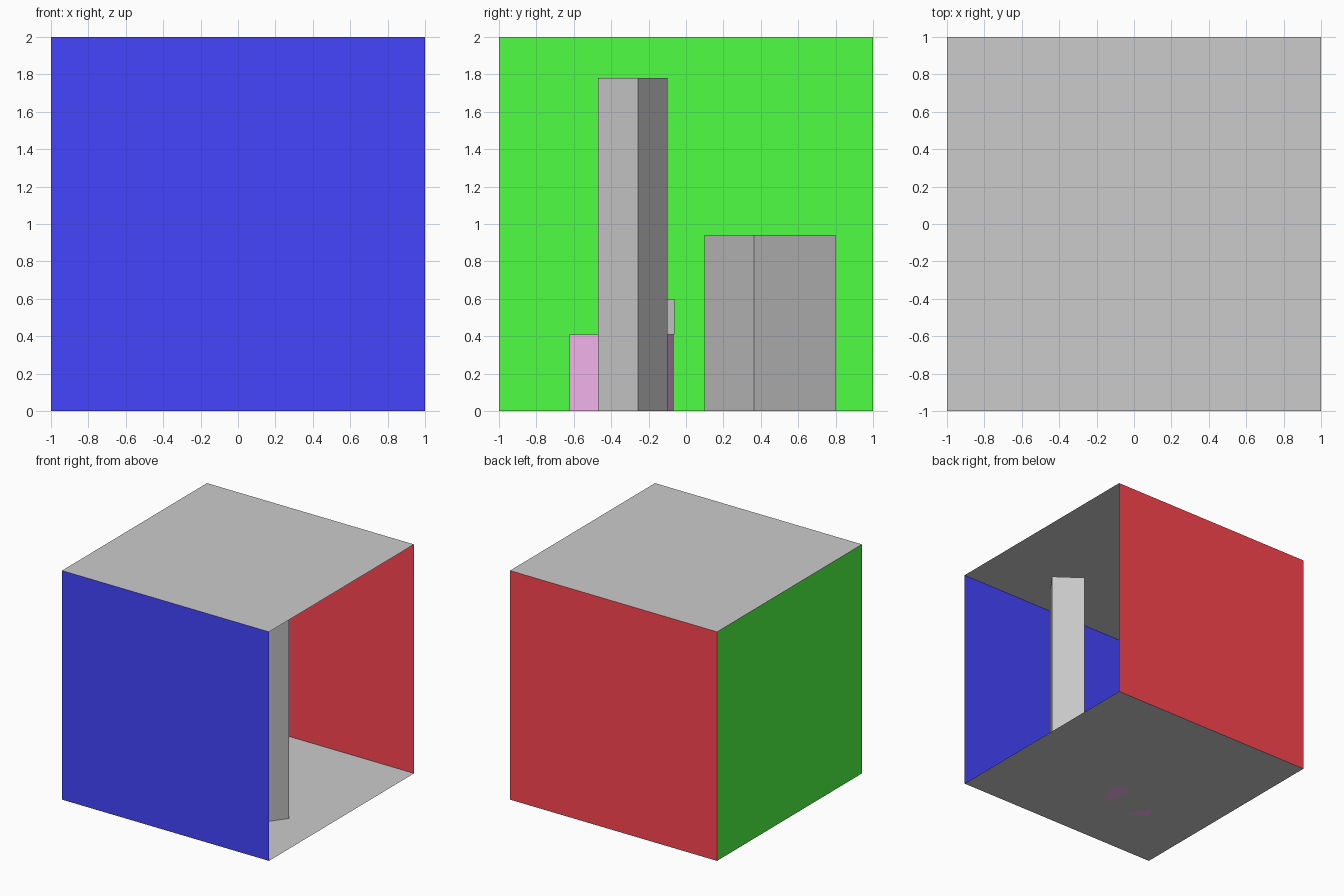
import bpy
from math import radians, pi

if "Cube" in bpy.data.objects:
    bpy.data.objects.remove(bpy.data.objects["Cube"])


def paint(ob, rgb):
    if rgb:
        mat = bpy.data.materials.new(ob.name + "_paint")
        mat.diffuse_color = (*rgb, 1)
        mat.use_nodes = True
        mat.node_tree.nodes["Principled BSDF"].inputs["Base Color"].default_value = mat.diffuse_color
        ob.data.materials.append(mat)


def panel(name, loc, rot=(0, 0, 0), rgb=None):
    bpy.ops.mesh.primitive_plane_add(size=2, location=loc, rotation=rot)
    ob = bpy.context.object
    ob.name = name
    paint(ob, rgb)


def block(name, x, y, size, angle, base=0, rgb=None):
    w, d, h = size
    bpy.ops.mesh.primitive_cube_add(size=1, location=(x, y, base + h / 2),
                                    rotation=(0, 0, radians(angle)))
    ob = bpy.context.object
    ob.name = name
    ob.scale = size
    paint(ob, rgb)


# Room shell, open on the +x side
panel("floor", (0, 0, 0))
panel("ceiling", (0, 0, 2), (pi, 0, 0))
panel("front_wall", (0, -1, 1), (-pi / 2, 0, 0), (0.06, 0.06, 1.0))
panel("back_wall", (0, 1, 1), (pi / 2, 0, 0), (1.0, 0.06, 0.08))
panel("left_wall", (-1, 0, 1), (0, pi / 2, 0), (0.08, 1.0, 0.06))

# Blocks standing in the room
block("tall_block", 0.487, -0.285, (0.27, 0.263, 1.78), -36)
block("short_block", -0.38, 0.45, (0.51, 0.51, 0.94), 31.3)
block("coloured_block", -0.25, -0.345, (0.41, 0.41, 0.41), -28,
      rgb=(0.93, 0.47, 0.88))
# Small block resting on the coloured one
block("small_block", -0.29, -0.177, (0.19, 0.19, 0.19), 15, base=0.41)
